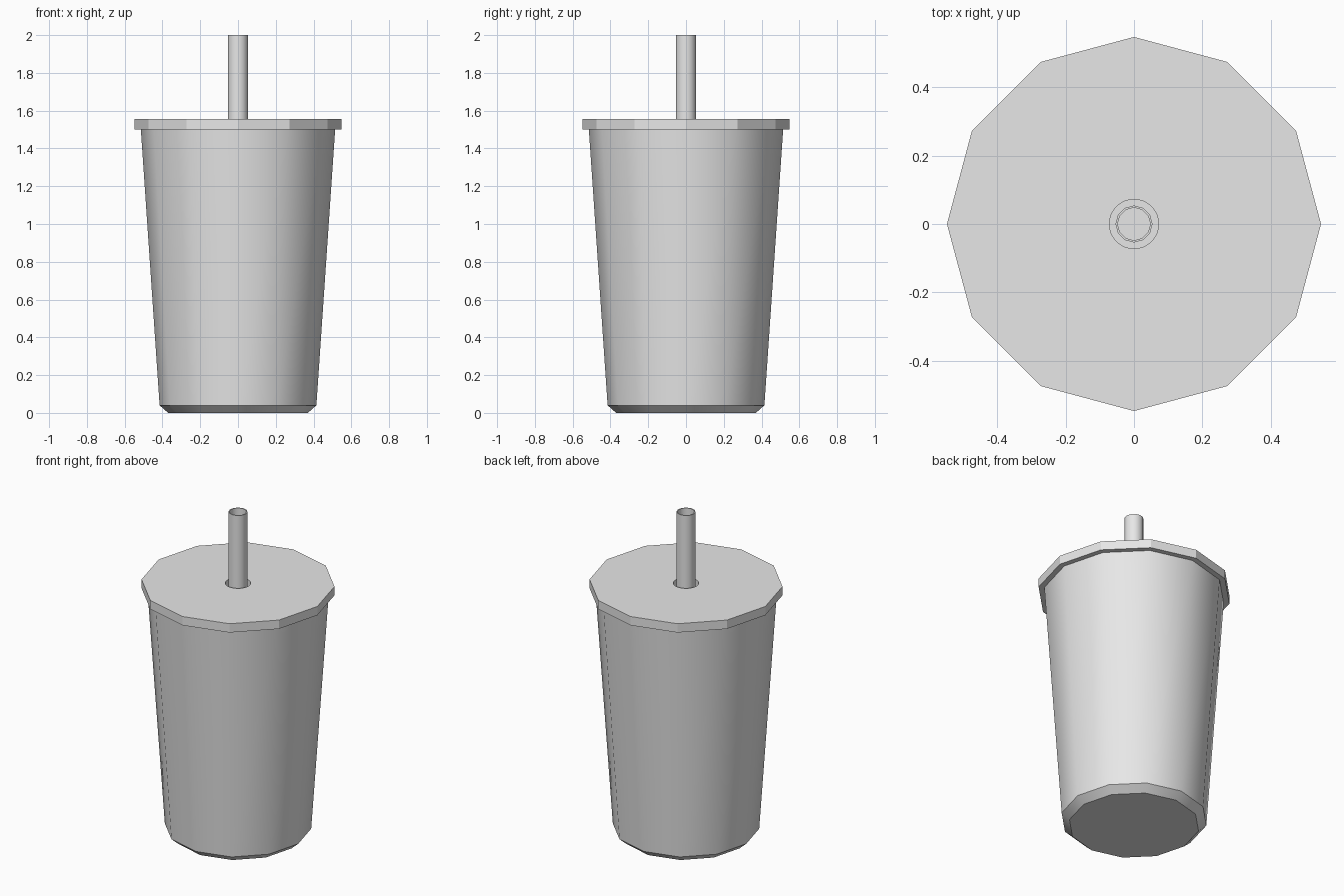
import bpy, bmesh, math

if "Cube" in bpy.data.objects:
    bpy.data.objects.remove(bpy.data.objects["Cube"], do_unlink=True)

SIDES = 12

# One grey for every part
grey = bpy.data.materials.new("light_grey")
grey.use_nodes = True
colour = (0.8, 0.8, 0.8, 1)
grey.diffuse_color = colour
grey.node_tree.nodes["Principled BSDF"].inputs["Base Color"].default_value = colour


def ring(bm, radius, z, sides=SIDES):
    step = math.tau / sides
    return [bm.verts.new((radius * math.cos(i * step), radius * math.sin(i * step), z))
            for i in range(sides)]


def wall(bm, lower, upper):
    """Quads between two rings; returns the faces."""
    n = len(lower)
    return [bm.faces.new((lower[i], lower[(i + 1) % n], upper[(i + 1) % n], upper[i]))
            for i in range(n)]


def finish(bm, name, smooth_angle=None):
    bmesh.ops.recalc_face_normals(bm, faces=bm.faces)
    mesh = bpy.data.meshes.new(name)
    bm.to_mesh(mesh)
    bm.free()
    mesh.materials.append(grey)
    obj = bpy.data.objects.new(name, mesh)
    bpy.context.collection.objects.link(obj)
    if smooth_angle:
        bpy.ops.object.select_all(action="DESELECT")
        obj.select_set(True)
        bpy.context.view_layer.objects.active = obj
        bpy.ops.object.shade_smooth_by_angle(angle=math.radians(smooth_angle))
    return obj


def lathe(name, profile, closed=False):
    """Spin a profile; cap both ends unless the profile is a closed loop."""
    bm = bmesh.new()
    rings = [ring(bm, r, z) for r, z in profile]
    for a, b in zip(rings, rings[1:]):
        wall(bm, a, b)
    if closed:
        wall(bm, rings[-1], rings[0])
    else:
        bm.faces.new(rings[0])
        bm.faces.new(rings[-1])
    return finish(bm, name, 35)


# Tapered hollow cup with a chamfered foot
lathe("cup", [(0.37, 0), (0.415, 0.04), (0.515, 1.51), (0.495, 1.51), (0.395, 0.05)])

# Straw: open thin tube standing on the cup floor
lathe("straw", [(0.054, 0.06), (0.054, 2), (0.048, 2), (0.048, 0.06)], closed=True)

# Faceted lid with a round hole for the straw
bm = bmesh.new()
levels = [(ring(bm, 0.547, z), ring(bm, 0.072, z, 32)) for z in (1.5, 1.555)]
wall(bm, levels[0][0], levels[1][0])
for face in wall(bm, levels[0][1], levels[1][1]):
    face.smooth = True
for level in levels:
    edges = [bm.edges.get((loop[i - 1], loop[i])) for loop in level for i in range(len(loop))]
    bmesh.ops.triangle_fill(bm, edges=edges, use_beauty=True)
for edge in bm.edges:
    edge.smooth = edge.calc_face_angle(0) < math.radians(25)
finish(bm, "lid")
